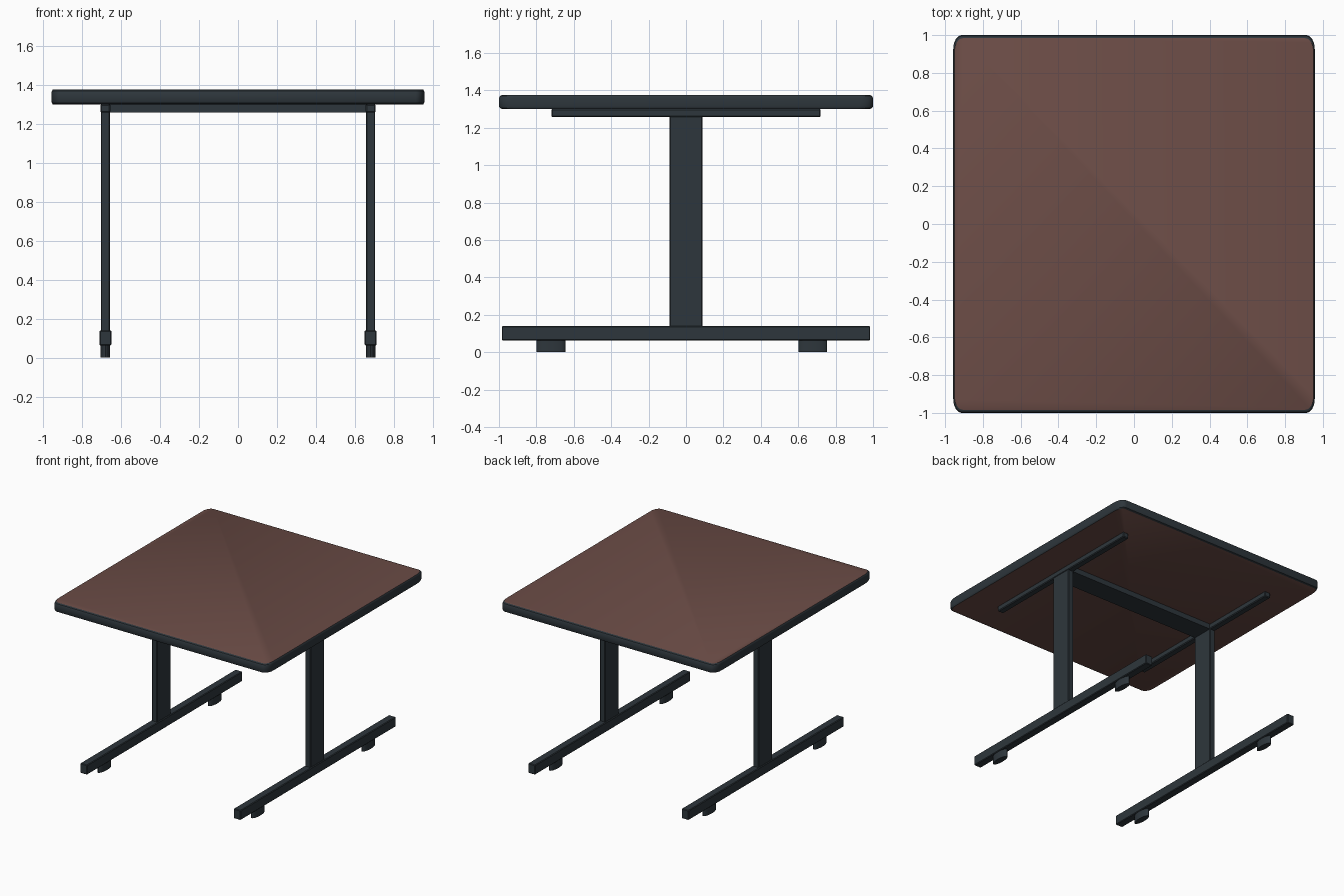
import bpy, bmesh, math

if "Cube" in bpy.data.objects:
    bpy.data.objects.remove(bpy.data.objects["Cube"])


def material(name, rgb):
    m = bpy.data.materials.new(name)
    m.diffuse_color = (*rgb, 1)
    m.use_nodes = True
    m.node_tree.nodes["Principled BSDF"].inputs["Base Color"].default_value = m.diffuse_color
    return m


BROWN = material("brown laminate", (0.147, 0.072, 0.061))
DARK = material("dark slate metal", (0.027, 0.037, 0.045))


def finish(bm, name, mats):
    bmesh.ops.recalc_face_normals(bm, faces=bm.faces[:])
    me = bpy.data.meshes.new(name)
    bm.to_mesh(me)
    bm.free()
    for m in mats:
        me.materials.append(m)
    ob = bpy.data.objects.new(name, me)
    bpy.context.collection.objects.link(ob)
    return ob


def box(name, x, y, z, bevel=0.004):
    bm = bmesh.new()
    bmesh.ops.create_cube(bm, size=1)
    for v in bm.verts:
        for i, (a, b) in enumerate((x, y, z)):
            v.co[i] = a if v.co[i] < 0 else b
    if bevel:
        bmesh.ops.bevel(bm, geom=bm.edges[:], offset=bevel, segments=1, affect='EDGES')
    return finish(bm, name, [DARK])


def loft(name, loops, mats):
    """Skin a stack of equal point loops and cap both ends."""
    bm = bmesh.new()
    rings = [[bm.verts.new(p) for p in loop] for loop in loops]
    n = len(rings[0])
    for lo, hi in zip(rings, rings[1:]):
        for i in range(n):
            bm.faces.new((lo[i], lo[(i + 1) % n], hi[(i + 1) % n], hi[i]))
    bm.faces.new(rings[0][::-1])
    bm.faces.new(rings[-1])
    ob = finish(bm, name, mats)
    ob.data.polygons.foreach_set("use_smooth", [True] * len(ob.data.polygons))
    bpy.context.view_layer.objects.active = ob
    ob.select_set(True)
    bpy.ops.object.shade_smooth_by_angle(angle=math.radians(30))
    ob.select_set(False)
    return ob


def rounded_rect(hx, hy, rx, ry, z, seg=6):
    pts = []
    for q, (sx, sy) in enumerate(((1, 1), (-1, 1), (-1, -1), (1, -1))):
        for i in range(seg + 1):
            a = math.pi / 2 * (q + i / seg)
            pts.append((sx * (hx - rx) + rx * math.cos(a),
                        sy * (hy - ry) + ry * math.sin(a), z))
    return pts


def ellipse(cx, cy, rx, ry, z, n=24):
    return [(cx + rx * math.cos(math.tau * i / n),
             cy + ry * math.sin(math.tau * i / n), z) for i in range(n)]


# Table top: dark softened rim, brown faces above and below
profile = [(1.300, 1.0), (1.306, 0.3), (1.315, 0), (1.360, 0), (1.369, 0.3), (1.375, 1.0)]
top = loft("table_top", [rounded_rect(0.957 - 0.006 * k, 1.0 - 0.016 * k, 0.045, 0.075, z)
                         for z, k in profile], [BROWN, DARK])
for p in top.data.polygons:
    p.material_index = 0 if abs(p.normal.z) > 0.99 else 1

# Crossbar joining the two leg frames
box("crossbar", (-0.66, 0.66), (-0.085, 0.085), (1.258, 1.301), 0)

# Leg frames: top rail, upright, foot and glides on each side
for side, s in (("left", -1), ("right", 1)):
    c = 0.681 * s
    box(side + "_top_rail", (c - 0.026, c + 0.026), (-0.72, 0.72), (1.257, 1.301), 0.006)
    box(side + "_upright", (c - 0.023, c + 0.023), (-0.087, 0.087), (0.135, 1.262))
    box(side + "_foot", (c - 0.031, c + 0.031), (-0.985, 0.985), (0.062, 0.14), 0.005)
    for end, y in (("front", -0.722), ("back", 0.678)):
        loft(f"{side}_{end}_glide", [ellipse(c, y, 0.025, 0.077, z) for z in (0, 0.065)], [DARK])
